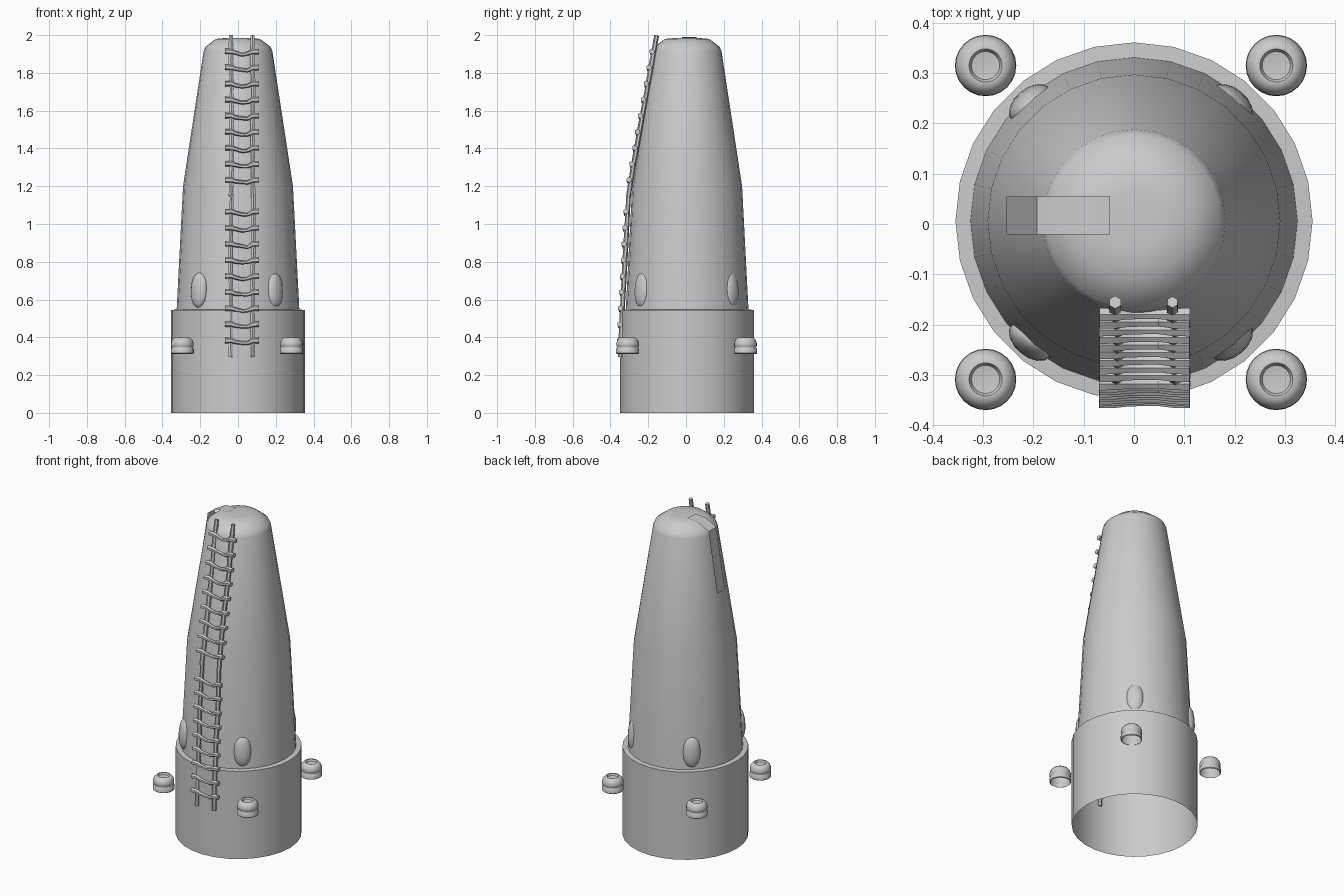
import bpy, bmesh, math, random
from mathutils import Vector, Matrix

if "Cube" in bpy.data.objects:
    bpy.data.objects.remove(bpy.data.objects["Cube"])
random.seed(4)
CY = 0.006  # body axis sits slightly behind the origin


def finish(bm, name, angle=35):
    bmesh.ops.recalc_face_normals(bm, faces=bm.faces)
    me = bpy.data.meshes.new(name)
    bm.to_mesh(me)
    bm.free()
    ob = bpy.data.objects.new(name, me)
    bpy.context.collection.objects.link(ob)
    bpy.ops.object.select_all(action='DESELECT')
    ob.select_set(True)
    bpy.context.view_layer.objects.active = ob
    bpy.ops.object.shade_smooth_by_angle(angle=math.radians(angle))
    return ob


def lathe(name, profile, n, loc, angle=35):
    """Revolve (radius, z) points about a vertical axis."""
    bm = bmesh.new()
    rings = []
    for r, z in profile:
        if r == 0:
            rings.append([bm.verts.new((loc[0], loc[1], loc[2] + z))] * n)
        else:
            rings.append([bm.verts.new((loc[0] + r * math.cos(2 * math.pi * i / n),
                                        loc[1] + r * math.sin(2 * math.pi * i / n),
                                        loc[2] + z)) for i in range(n)])
    for a, b in zip(rings, rings[1:]):
        for i in range(n):
            j = (i + 1) % n
            vs = list(dict.fromkeys((a[i], a[j], b[j], b[i])))
            bm.faces.new(vs)
    return finish(bm, name, angle)


def sweep(bm, points, radii, side, n=6):
    """Tube along points, capped; side is the fixed horizontal reference."""
    pts = [Vector(p) for p in points]
    rings = []
    for k, p in enumerate(pts):
        t = (pts[min(k + 1, len(pts) - 1)] - pts[max(k - 1, 0)]).normalized()
        v = t.cross(side).normalized()
        u = v.cross(t)
        rings.append([bm.verts.new(p + radii[k] * (math.cos(a) * u + math.sin(a) * v))
                      for a in (2 * math.pi * (i + .5) / n for i in range(n))])
    for a, b in zip(rings, rings[1:]):
        for i in range(n):
            bm.faces.new((a[i], a[(i + 1) % n], b[(i + 1) % n], b[i]))
    bm.faces.new(rings[0])
    bm.faces.new(rings[-1])


# Hollow base sleeve, ledge and tapering tower
lathe("base_sleeve", [(0.355, 0), (0.355, 0.545), (0.325, 0.547)], 28, (0, CY, 0))
lathe("tower", [(0.325, 0.545), (0.291, 1.2), (0.182, 1.915), (0.172, 1.938),
                (0.117, 1.98), (0.06, 1.985), (0, 1.986)], 28, (0, CY, 0), 60)

# Oval bumps and hollow side pods, one per corner
pod = [(0.056, 0.0), (0.061, 0.004), (0.061, 0.026), (0.056, 0.033), (0.056, 0.037),
       (0.060, 0.042), (0.060, 0.058), (0.054, 0.074), (0.042, 0.086), (0.033, 0.086),
       (0.028, 0.076), (0, 0.072)]
for sx in (-1, 1):
    for sy in (-1, 1):
        tag = ("left" if sx < 0 else "right") + ("_front" if sy < 0 else "_back")
        lathe("pod_" + tag, pod, 24, (-0.006 + 0.289 * sx, 0.003 + 0.312 * sy, 0.312), 50)
        bm = bmesh.new()
        bmesh.ops.create_uvsphere(bm, u_segments=16, v_segments=12, radius=1)
        for v in bm.verts:  # squared-off oval
            v.co.z = math.copysign(abs(v.co.z) ** 0.85, v.co.z)
        ang = math.atan2(0.255 * sy, 0.212 * sx)
        c = Vector((-0.006 + 0.200 * sx, 0.003 + 0.236 * sy, 0.65))
        m = (Matrix.Translation(c) @ Matrix.Rotation(ang, 4, 'Z')
             @ Matrix.Rotation(-0.05, 4, 'Y') @ Matrix.Diagonal((0.03, 0.05, 0.093, 1)))
        bmesh.ops.transform(bm, matrix=m, verts=bm.verts)
        finish(bm, "bump_" + tag, 60)


# Ladder follows a bent line up the front
def ladder_y(z):
    pts = [(0.29, -0.348), (0.55, -0.337), (1.17, -0.303), (2.0, -0.155)]
    for (z0, y0), (z1, y1) in zip(pts, pts[1:]):
        if z <= z1:
            return y0 + (y1 - y0) * (z - z0) / (z1 - z0)
    return y1


for name, x in (("rail_left", -0.036), ("rail_right", 0.08)):
    bm = bmesh.new()
    for z0, z1 in ((0.295, 1.16), (1.15, 1.998)):
        zs = [z0 + (z1 - z0) * i / 6 for i in range(7)]
        sweep(bm, [(x + random.uniform(-.004, .004), ladder_y(z), z) for z in zs],
              [random.uniform(.011, .014) for z in zs], Vector((1, 0, 0)))
    finish(bm, name)

# Warped wooden rungs, two runs with a gap at the joint
shape = [(-0.069, 0.003, .015), (-0.036, 0.003, .014), (-0.012, -0.004, .011),
         (0.022, -0.010, .010), (0.05, -0.010, .010), (0.078, 0.002, .014), (0.111, 0.003, .015)]
bm = bmesh.new()
for z in [0.38 + 0.0853 * i for i in range(9)] + [1.23 + 0.085 * i for i in range(9)]:
    sweep(bm, [(x, ladder_y(z) - 0.009, z + dz * random.uniform(.8, 1.5)) for x, dz, r in shape],
          [r for x, dz, r in shape], Vector((0, 1, 0)))
finish(bm, "rungs")

# Thin strap draped over the left of the cap
bm = bmesh.new()
rows = [[bm.verts.new((x, y, z)) for y in (-0.021, 0.055)] for x, z in
        ((-0.253, 1.575), (-0.193, 1.945), (-0.122, 1.984), (-0.048, 1.989))]
for a, b in zip(rows, rows[1:]):
    bm.faces.new((a[0], a[1], b[1], b[0]))
finish(bm, "strap", 50)
